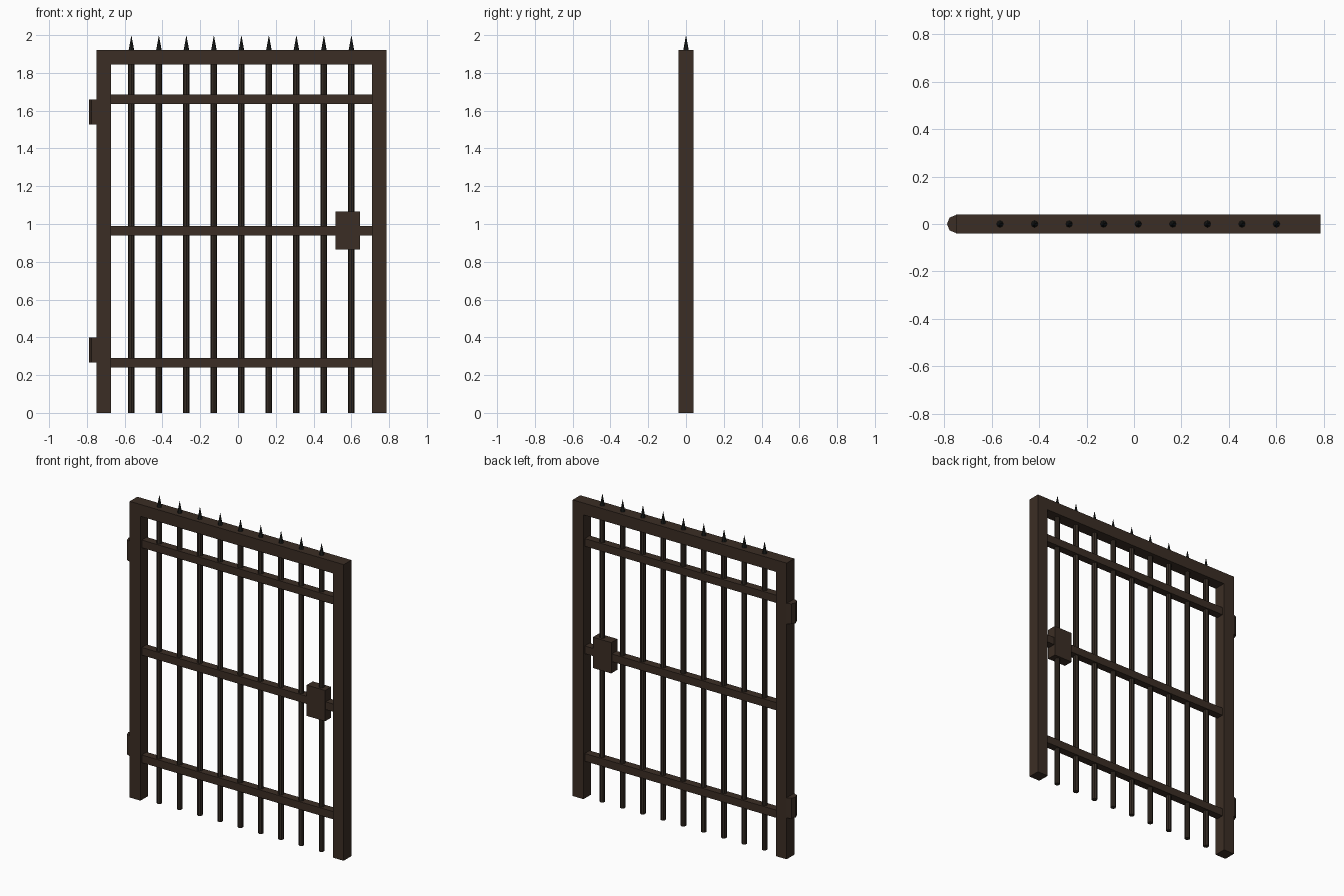
import bpy
import bmesh
from mathutils import Matrix, Vector

cube = bpy.data.objects.get("Cube")
if cube:
    bpy.data.objects.remove(cube, do_unlink=True)


def material(name, rgb):
    mat = bpy.data.materials.new(name)
    mat.use_nodes = True
    mat.diffuse_color = (*rgb, 1)
    mat.node_tree.nodes["Principled BSDF"].inputs["Base Color"].default_value = (*rgb, 1)
    return mat


BROWN = material("dark brown iron", (0.044, 0.027, 0.018))
BAR = material("darker bar iron", (0.034, 0.024, 0.017))
BLACK = material("black spike iron", (0.013, 0.015, 0.014))


def finish(name, bm, mat):
    bmesh.ops.recalc_face_normals(bm, faces=bm.faces)
    mesh = bpy.data.meshes.new(name)
    bm.to_mesh(mesh)
    bm.free()
    mesh.materials.append(mat)
    obj = bpy.data.objects.new(name, mesh)
    bpy.context.collection.objects.link(obj)
    return obj


def box(name, x0, x1, z0, z1, half_depth, mat):
    bm = bmesh.new()
    place = Matrix.Translation(((x0 + x1) / 2, 0, (z0 + z1) / 2))
    size = Matrix.Diagonal((x1 - x0, 2 * half_depth, z1 - z0, 1))
    bmesh.ops.create_cube(bm, size=1, matrix=place @ size)
    return finish(name, bm, mat)


def rod(name, x, z0, z1, r0, r1, mat):
    bm = bmesh.new()
    bmesh.ops.create_cone(bm, cap_ends=True, segments=8, radius1=r0, radius2=r1,
                          depth=z1 - z0, matrix=Matrix.Translation((x, 0, (z0 + z1) / 2)))
    return finish(name, bm, mat)


# Outer frame: two posts and a top beam as one extruded profile
LEFT, RIGHT, WIDTH, TOP, HALF = -0.75, 0.786, 0.077, 1.922, 0.039
in_left, in_right, in_top = LEFT + WIDTH, RIGHT - WIDTH, TOP - WIDTH
profile = [(LEFT, 0), (in_left, 0), (in_left, in_top), (in_right, in_top),
           (in_right, 0), (RIGHT, 0), (RIGHT, TOP), (LEFT, TOP)]
bm = bmesh.new()
face = bm.faces.new([bm.verts.new((x, -HALF, z)) for x, z in profile])
extruded = bmesh.ops.extrude_face_region(bm, geom=[face])["geom"]
bmesh.ops.translate(bm, vec=Vector((0, 2 * HALF, 0)),
                    verts=[v for v in extruded if isinstance(v, bmesh.types.BMVert)])
finish("gate_frame", bm, BROWN)

# Cross rails
for label, z in (("lower", 0.266), ("middle", 0.964), ("upper", 1.661)):
    box(label + "_rail", in_left, in_right, z - 0.025, z + 0.025, 0.025, BROWN)

# Upright bars with pointed spikes above the beam
for i in range(9):
    x = 0.018 + (i - 4) * 0.1456
    rod(f"bar_{i + 1}", x, 0, TOP - 0.02, 0.017, 0.017, BAR)
    rod(f"spike_{i + 1}", x, TOP - 0.02, 2.0, 0.018, 0, BLACK)

# Lock box
box("lock_box", 0.515, 0.647, 0.865, 1.065, 0.031, BROWN)

# Hinge barrels on the right post
for label, z in (("lower", 0.333), ("upper", 1.594)):
    rod(label + "_hinge", LEFT, z - 0.066, z + 0.066, 0.038, 0.038, BROWN)
